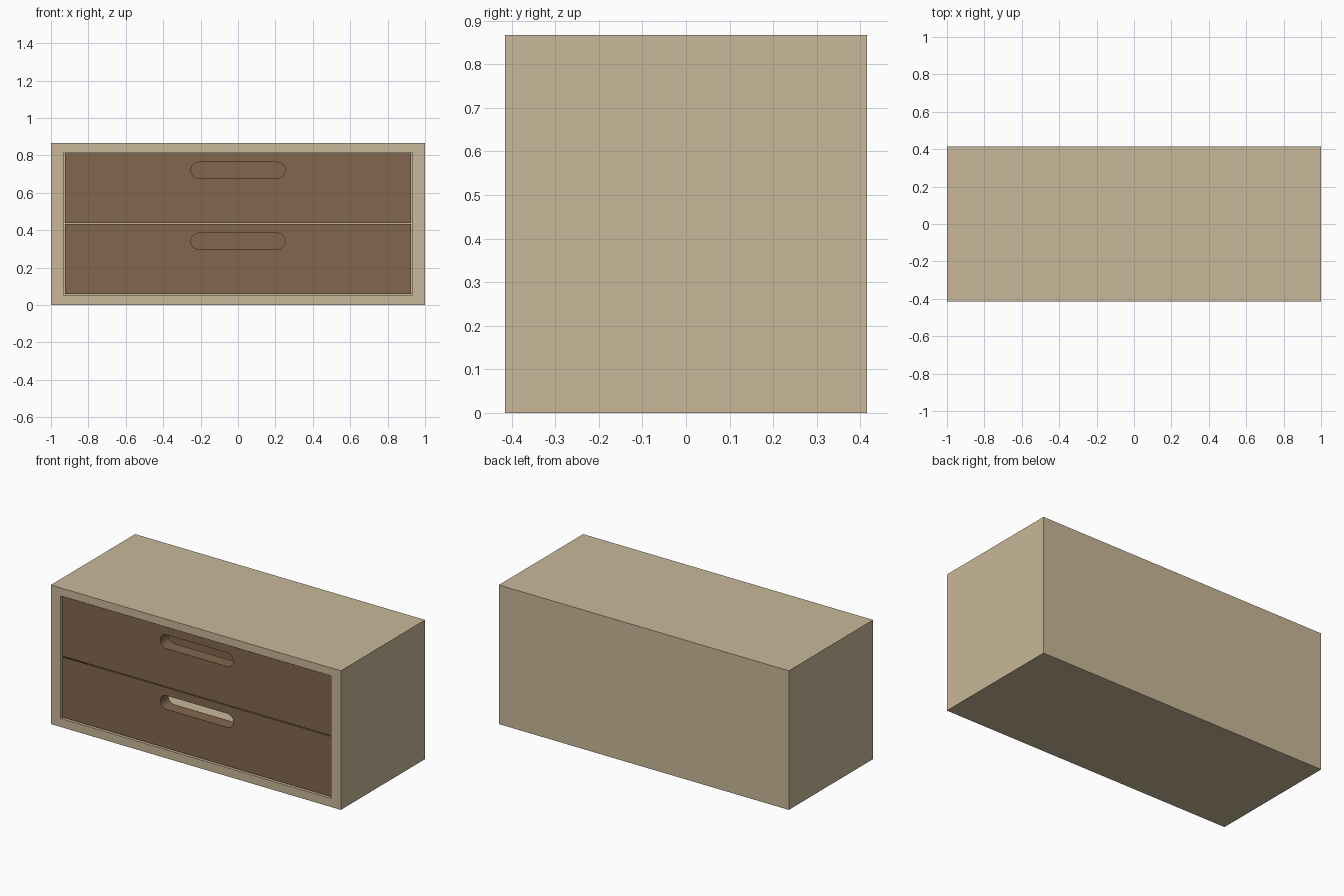
import bpy, bmesh, math

if "Cube" in bpy.data.objects:
    bpy.data.objects.remove(bpy.data.objects["Cube"])


def material(name, rgb):
    m = bpy.data.materials.new(name)
    m.diffuse_color = (*rgb, 1)
    m.use_nodes = True
    m.node_tree.nodes["Principled BSDF"].inputs["Base Color"].default_value = m.diffuse_color
    return m


tan = material("light_wood", (0.584, 0.479, 0.319))
brown = material("dark_wood", (0.223, 0.133, 0.076))

W, D, H = 1.0, 0.415, 0.867            # half width, half depth, height
OX, OZ0, OZ1 = 0.932, 0.053, 0.817     # front opening


def finish(bm, name, mat):
    bmesh.ops.recalc_face_normals(bm, faces=bm.faces)
    me = bpy.data.meshes.new(name)
    bm.to_mesh(me)
    bm.free()
    me.materials.append(mat)
    ob = bpy.data.objects.new(name, me)
    bpy.context.collection.objects.link(ob)
    return ob


def cube(lo, hi):
    bm = bmesh.new()
    bmesh.ops.create_cube(bm, size=1)
    for v in bm.verts:
        v.co = [(a + b) / 2 + c * (b - a) for a, b, c in zip(lo, hi, v.co)]
    return bm


def box(name, lo, hi, mat):
    return finish(cube(lo, hi), name, mat)


# Cabinet: block whose front is inset to a frame and hollowed out
bm = cube((-W, -D, 0), (W, D, H))
bm.normal_update()
front = min(bm.faces, key=lambda f: f.calc_center_median().y)
bmesh.ops.inset_region(bm, faces=[front], thickness=0.05)
for v in front.verts:
    v.co.x = math.copysign(OX, v.co.x)
    v.co.z = OZ1 if v.co.z > H / 2 else OZ0
out = bmesh.ops.extrude_face_region(bm, geom=[front])
for g in out["geom"]:
    if isinstance(g, bmesh.types.BMVert):
        g.co.y = D - 0.05
if front.is_valid:
    bmesh.ops.delete(bm, geom=[front], context="FACES_ONLY")
finish(bm, "cabinet", tan)


# Drawer front: flat outline with a rounded handle slot, extruded
def drawer_front(name, x, z0, z1, slot_z, y0, y1):
    cu = bpy.data.curves.new(name, "CURVE")
    cu.dimensions, cu.fill_mode = "2D", "BOTH"
    cu.extrude = (y1 - y0) / 2
    r, sx, n = 0.043, 0.252, 12
    slot = []
    for side in (1, -1):
        for i in range(n + 1):
            a = -math.pi / 2 + math.pi * i / n
            slot.append((side * (sx - r + r * math.cos(a)), slot_z + side * r * math.sin(a)))
    for pts in ([(-x, z0), (x, z0), (x, z1), (-x, z1)], slot):
        sp = cu.splines.new("POLY")
        sp.points.add(len(pts) - 1)
        for p, (px, pz) in zip(sp.points, pts):
            p.co = (px, pz, 0, 1)
        sp.use_cyclic_u = True
    cu.materials.append(brown)
    ob = bpy.data.objects.new(name, cu)
    ob.rotation_euler.x = math.pi / 2
    ob.location.y = (y0 + y1) / 2
    bpy.context.collection.objects.link(ob)
    bpy.ops.object.select_all(action="DESELECT")
    ob.select_set(True)
    bpy.context.view_layer.objects.active = ob
    bpy.ops.object.convert(target="MESH")


# Two drawers: slotted front, back and side boards
DX, Y0, Y1, T = 0.926, -0.405, 0.355, 0.04
for tag, z0, z1, slot_z in (("lower", 0.058, 0.434, 0.342), ("upper", 0.439, 0.811, 0.721)):
    drawer_front(tag + "_drawer_front", DX, z0, z1, slot_z, Y0, Y0 + 0.08)
    box(tag + "_drawer_back", (-DX, Y1 - T, z0), (DX, Y1, z1), brown)
    for side, s in (("left", -1), ("right", 1)):
        a, b = sorted((s * DX, s * (DX - T)))
        box(f"{tag}_drawer_{side}_side", (a, Y0 + 0.08, z0), (b, Y1 - T, z1), brown)
